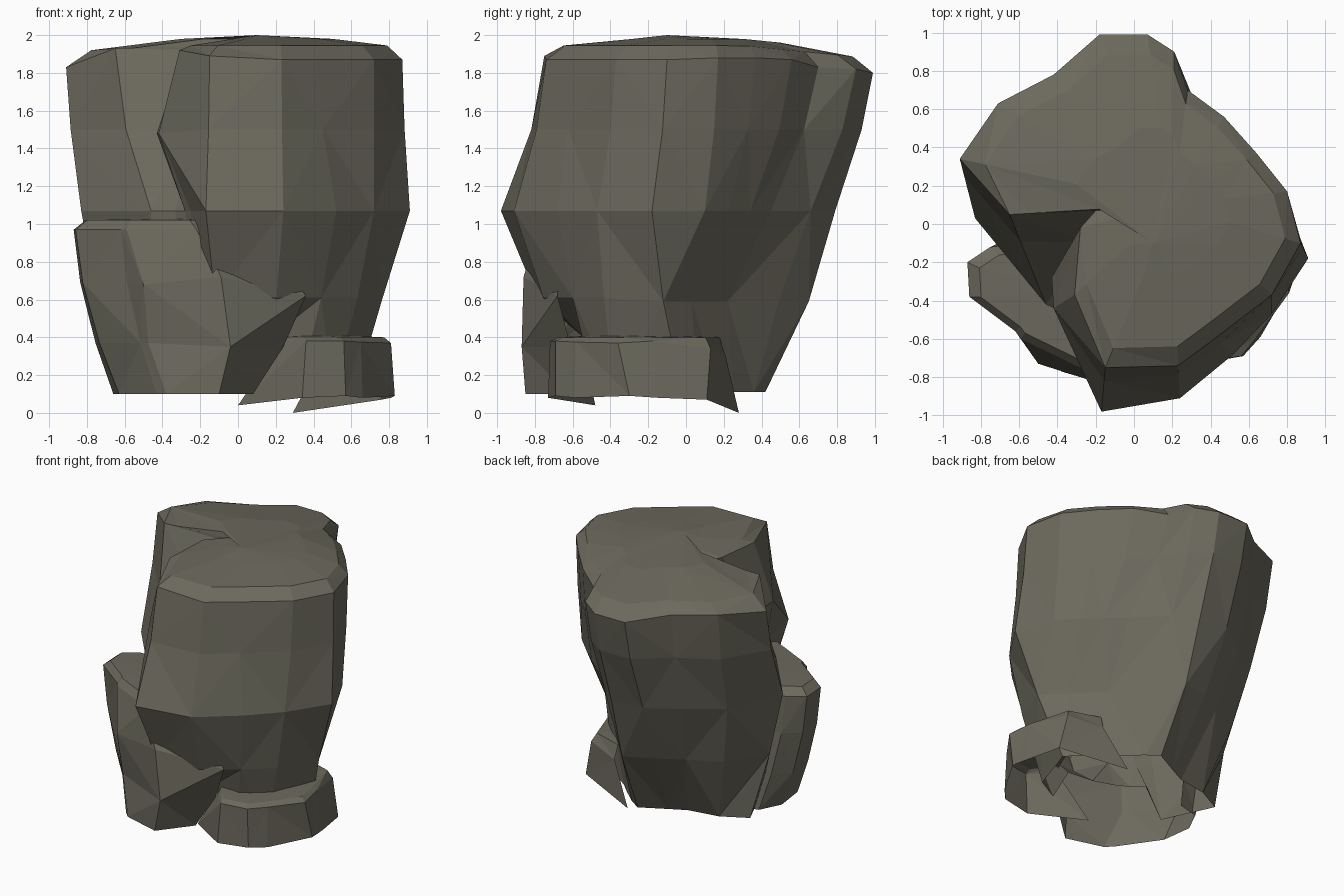
import bpy, bmesh
from mathutils import Vector

if "Cube" in bpy.data.objects:
    bpy.data.objects.remove(bpy.data.objects["Cube"])

stone = bpy.data.materials.new("grey brown stone")
stone.diffuse_color = (0.15, 0.143, 0.11, 1)
stone.use_nodes = True
stone.node_tree.nodes["Principled BSDF"].inputs["Base Color"].default_value = stone.diffuse_color


def mix(a, b, t):
    return [p.lerp(q, t) for p, q in zip(a, b)]


def at_height(points, z):
    """2D points to 3D; z is one height or one per point."""
    zs = z if isinstance(z, (list, tuple)) else [z] * len(points)
    return [Vector((x, y, h)) for (x, y), h in zip(points, zs)]


def inset(ring, centre, scale, z, droop=0):
    """Shrunken copy of a ring, optionally drooping to the back and left."""
    c = Vector((*centre, 0))
    out = []
    for p in ring:
        q = c + (p - c) * scale
        dz = droop * (max(0, q.y - .3) + .5 * max(0, -q.x - .3))
        out.append(Vector((q.x, q.y, z - dz)))
    return out


def level(ring, z):
    return [Vector((p.x, p.y, z)) for p in ring]


def loft(name, rings, closed=True, peak=None):
    """Skin rings from top to bottom, open underneath, fan on top to a peak."""
    bm = bmesh.new()
    rows = [[bm.verts.new(p) for p in r] for r in rings]
    n = len(rows[0])
    steps = range(n if closed else n - 1)
    for k, (up, low) in enumerate(zip(rows, rows[1:])):
        for i in steps:
            j = (i + 1) % n
            if (i + k) % 2:
                bm.faces.new((up[i], low[i], low[j]))
                bm.faces.new((up[i], low[j], up[j]))
            else:
                bm.faces.new((up[i], low[i], up[j]))
                bm.faces.new((up[j], low[i], low[j]))
    if peak:
        tip = bm.verts.new(peak)
        for i in steps:
            bm.faces.new((tip, rows[0][i], rows[0][(i + 1) % n]))
    me = bpy.data.meshes.new(name)
    bm.to_mesh(me)
    bm.free()
    me.materials.append(stone)
    ob = bpy.data.objects.new(name, me)
    bpy.context.collection.objects.link(ob)
    return ob


# Main boulder: vertical columns (counter-clockwise from the front ridge),
# given at the rim, the waist and the base; the last four form the cleft
rim = [(-.15, -.75), (.23, -.74), (.42, -.60), (.72, -.37), (.87, -.10), (.80, .17),
       (.64, .37), (.47, .56), (.28, .70), (.21, .90), (.07, .99), (-.18, .99),
       (-.42, .78), (-.71, .63), (-.91, .34), (-.65, .05), (-.20, .07),
       (-.28, -.02), (-.31, -.37)]
waist = [(-.17, -.98), (.24, -.91), (.52, -.68), (.72, -.47), (.91, -.18), (.80, .10),
         (.67, .23), (.55, .34), (.42, .45), (.22, .66), (.07, .79), (-.18, .77),
         (-.42, .62), (-.66, .45), (-.83, .03), (-.46, -.42), (-.33, -.48),
         (-.28, -.55), (-.25, -.62)]
base = [(-.05, -.50), (.15, -.52), (.32, -.48), (.50, -.38), (.62, -.02), (.55, .06),
        (.47, .12), (.39, .18), (.32, .25), (.20, .36), (.11, .42), (-.08, .32),
        (-.20, .26), (-.43, .22), (-.62, .12), (-.45, -.25), (-.38, -.32),
        (-.30, -.40), (-.20, -.45)]
rim_z = [1.89, 1.87, 1.87, 1.87, 1.87, 1.88, 1.88, 1.87, 1.83, 1.82, 1.80, 1.80,
         1.84, 1.86, 1.83, 1.93, 1.92, 1.93, 1.92]
top, mid, low = at_height(rim, rim_z), at_height(waist, 1.07), at_height(base, .11)
shoulder = level(mix(top, mid, .3), 1.5)
for i, x, y in ((17, -.43, -.28), (18, -.42, -.44)):
    shoulder[i] = Vector((x, y, 1.48))
hip = level(mix(mid, low, .4), .61)
for i, x, y in ((4, .76, -.12), (5, .69, -.05), (6, .61, .03), (7, .52, .12),
                (8, .42, .22), (9, .22, .49), (10, .08, .65)):
    hip[i] = Vector((x, y, .59))
for i in (0, 1, 16, 17, 18):    # base hidden behind the side boulder
    low[i].z = .38
c = (.2, .1)
loft("main_boulder",
     [inset(top, c, .45, 1.98, .1), inset(top, c, .88, 1.945, .1),
      top, shoulder, mid, hip, low],
     peak=(.1, -.1, 2.0))

# Side boulder leaning on the front left, open where it meets the main one
rim = [(-.55, -.10), (-.75, -.12), (-.87, -.20), (-.86, -.38), (-.62, -.56),
       (-.59, -.60), (-.22, -.78), (.08, -.66)]
base = [(-.42, .0), (-.58, -.04), (-.66, -.2), (-.63, -.43), (-.43, -.72),
        (-.38, -.77), (-.10, -.85), (.08, -.62)]
top, low = at_height(rim, .97), at_height(base, .10)
mid = level(mix(top, low, .55), .37)
mid[6] = Vector((-.04, -.87, .35))
mid[7] = Vector((.24, -.61, .35))
upper = level(mix(top, mid, .3), .69)
upper[5] = Vector((-.50, -.73, .68))
upper[6] = Vector((-.09, -.86, .72))
upper[7] = Vector((.36, -.68, .62))
loft("side_boulder", [inset(top, (-.45, -.4), .85, 1.02), top, upper, mid, low],
     closed=False, peak=(-.35, -.35, 1.03))

# Low stone shell wrapped around the front right foot
rim = [(.22, -.55), (.36, -.72), (.56, -.69), (.65, -.58), (.81, -.36),
       (.78, -.18), (.70, .13), (.45, .21)]
base = [(.0, -.48), (.34, -.73), (.57, -.69), (.66, -.59), (.83, -.30),
        (.81, -.15), (.76, .11), (.29, .28)]
top = at_height(rim, [.36, .38, .38, .375, .37, .38, .34, .30])
low = at_height(base, [.04, .08, .09, .08, .09, .08, .07, 0])
loft("foot_stone", [inset(top, (.33, -.25), .5, .41), inset(top, (.35, -.2), .92, .40), top, low],
     closed=False)
